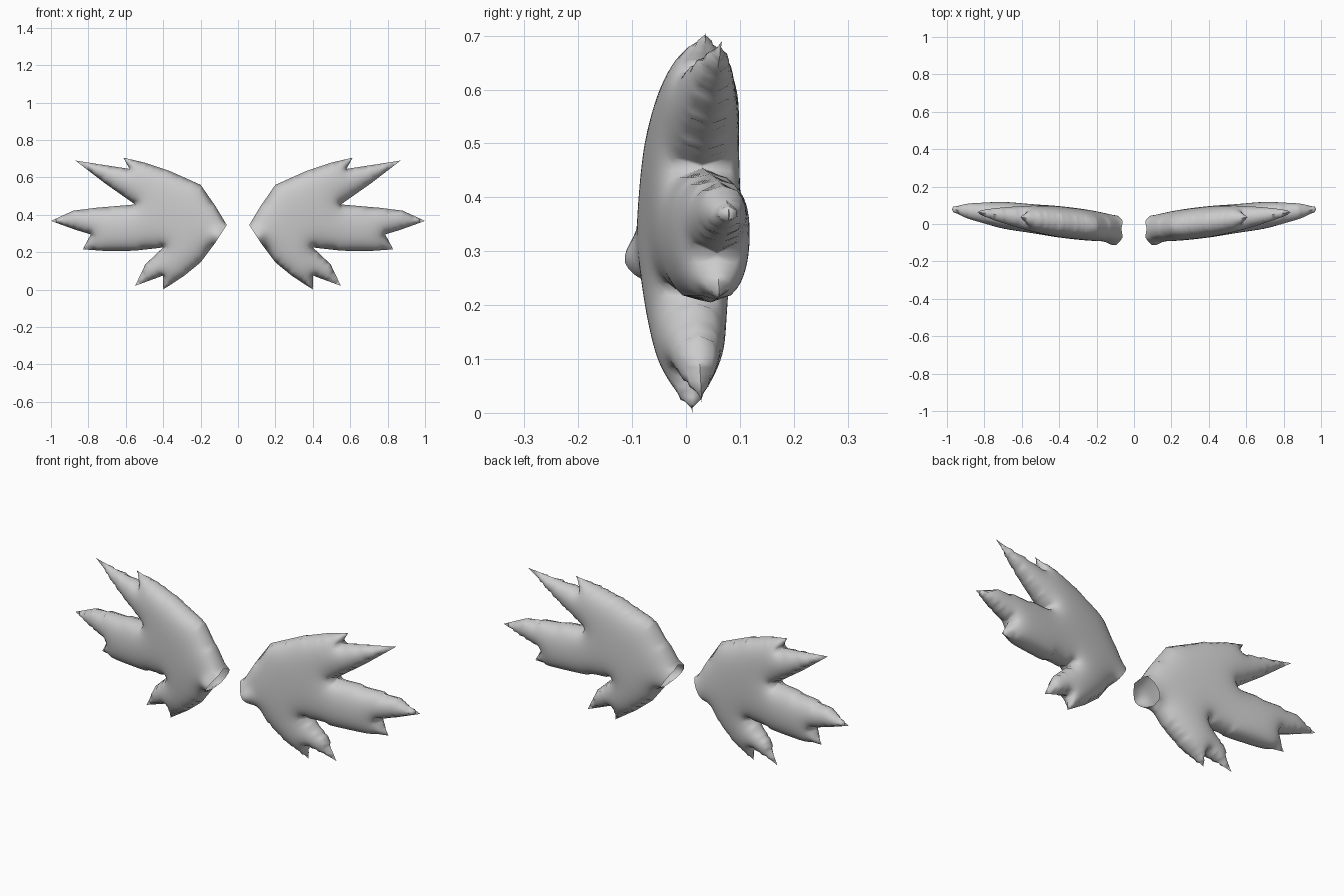
import bpy, math
from mathutils import Vector
from mathutils.geometry import delaunay_2d_cdt

if "Cube" in bpy.data.objects:
    bpy.data.objects.remove(bpy.data.objects["Cube"])

STEP = 0.014      # mesh spacing
T = 0.088         # greatest half thickness
SOFT = 0.06       # how far in from the edge the wing fattens

# Front silhouette of one wing (x, z); the closing side is the open root
outline = [Vector(p) for p in (
    (.125, .245), (.2, .145), (.29, .072), (.4, 0), (.4, .075), (.55, .02),
    (.495, .135), (.4, .225), (.55, .208), (.69, .205), (.83, .215),
    (.787, .295), (.87, .32), (1, .367), (.88, .422), (.76, .437),
    (.55, .455), (.71, .567), (.87, .69), (.73, .668), (.58, .645),
    (.613, .705), (.5, .679), (.37, .636), (.2, .56), (.12, .445), (.06, .345))]


def seg_dist(p, a, b):
    t = max(0, min(1, (p - a).dot(b - a) / (b - a).length_squared))
    return (p - a - (b - a) * t).length


# Dense outline points
pts, root = [], set()
n = len(outline)
for i, a in enumerate(outline):
    b = outline[(i + 1) % n]
    k = max(1, round((b - a).length / STEP))
    for j in range(k):
        if i == n - 1 and j > 0:
            root.add(len(pts))
        pts.append(a.lerp(b, j / k))
root |= {0, len(pts) - len(root) - 1}
rim_count = len(pts)
edges = [(i, (i + 1) % rim_count) for i in range(rim_count)]

# Interior points in a staggered grid
for r in range(int(0.72 / (STEP * .866))):
    for c in range(int(1.02 / STEP)):
        p = Vector(((c + .5 * (r % 2)) * STEP, r * STEP * .866))
        if min(seg_dist(p, outline[i], outline[(i + 1) % n]) for i in range(n)) > STEP * .55:
            pts.append(p)

co, _, tris, orig, _, _ = delaunay_2d_cdt(pts, edges, [list(range(rim_count))], 1, 1e-6)
used = sorted({v for f in tris for v in f})
remap = {v: i for i, v in enumerate(used)}
co = [co[v] for v in used]
open_rim = {remap[i] for i, v in enumerate(orig) if i in remap and any(o in root for o in v)}
rim = {remap[i] for i, v in enumerate(orig) if i in remap and any(o < rim_count for o in v)} - open_rim
tris = [tuple(remap[v] for v in f) for f in tris]

# Smooth inflation: relax a screened height field that is zero on the rim
nb = [set() for _ in co]
for f in tris:
    for i in range(3):
        nb[f[i]].update((f[i - 1], f[i - 2]))
nb = [list(s) for s in nb]
b = STEP ** 2 / (4 * SOFT ** 2)
u = [0.0 if i in rim else .6 for i in range(len(co))]
free = [i for i in range(len(co)) if i not in rim]
for _ in range(250):
    for i in free:
        u[i] = (sum(u[j] for j in nb[i]) / len(nb[i]) + b) / (1 + b)

# Front and back skins share the rim; the wing sweeps backwards outwards
verts, back = [], {}
lip = Vector((.11, .285))
for p, h in zip(co, u):
    flare = .022 * math.exp(-((p - lip).length / .04) ** 2) if h else 0
    verts.append((p.x, -.035 + .117 * p.x - T * math.sqrt(h) - flare, p.y))
for i, p in enumerate(co):
    if i in rim:
        back[i] = i
    else:
        back[i] = len(verts)
        verts.append((p.x, -.035 + .117 * p.x + T * math.sqrt(u[i]), p.y))
faces = []
for f in tris:
    a, c, d = (co[v] for v in f)
    if (c - a).cross(d - a) < 0:
        f = f[::-1]
    faces += [f, tuple(back[v] for v in f[::-1])]

mesh = bpy.data.meshes.new("wings")
mesh.from_pydata(verts, [], faces)
wings = bpy.data.objects.new("wings", mesh)
bpy.context.collection.objects.link(wings)
bpy.context.view_layer.objects.active = wings
wings.select_set(True)
bpy.ops.object.shade_smooth_by_angle(angle=math.radians(60))

# Mirrored second wing
m = wings.modifiers.new("mirror", 'MIRROR')
m.use_mirror_merge = False
